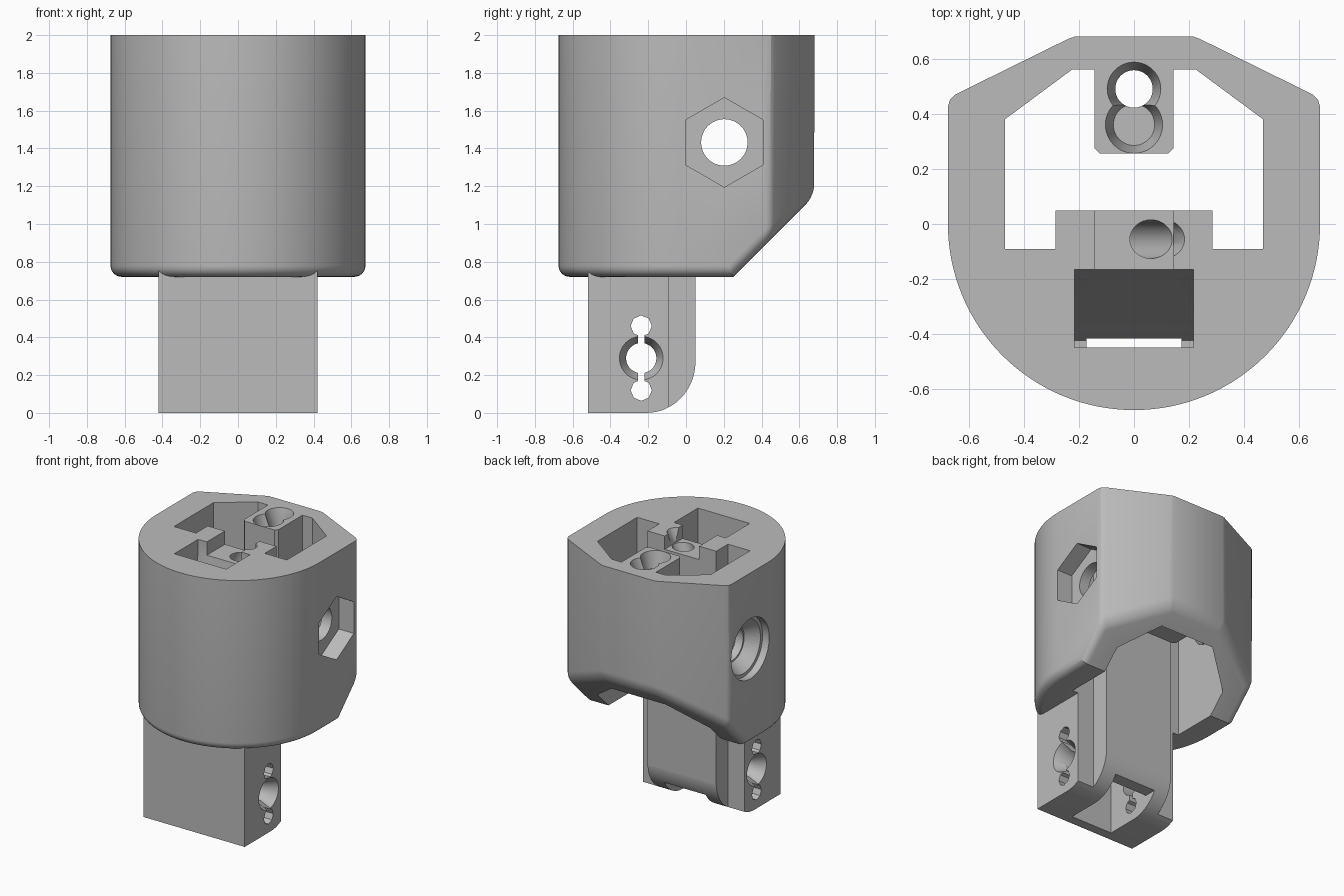
import bpy, bmesh
from math import sin, cos, pi, radians
from mathutils import Matrix, Vector

if "Cube" in bpy.data.objects:
    bpy.data.objects.remove(bpy.data.objects["Cube"])

grey = bpy.data.materials.new("matte grey")
grey.use_nodes = True
tone = (0.5, 0.5, 0.5, 1)
grey.diffuse_color = tone
grey.node_tree.nodes["Principled BSDF"].inputs["Base Color"].default_value = tone


def finish(bm, name):
    bmesh.ops.recalc_face_normals(bm, faces=bm.faces)
    mesh = bpy.data.meshes.new(name)
    bm.to_mesh(mesh)
    bm.free()
    mesh.materials.append(grey)
    ob = bpy.data.objects.new(name, mesh)
    bpy.context.collection.objects.link(ob)
    return ob


def prism(points, low, high, axis="Z"):
    """Extrude a flat outline along z (x, y points) or along x (y, z points)."""
    bm = bmesh.new()
    place = (lambda a, b: (a, b, low)) if axis == "Z" else (lambda a, b: (low, a, b))
    face = bm.faces.new([bm.verts.new(place(a, b)) for a, b in points])
    out = bmesh.ops.extrude_face_region(bm, geom=[face])
    shift = Vector((0, 0, high - low)) if axis == "Z" else Vector((high - low, 0, 0))
    moved = [v for v in out["geom"] if isinstance(v, bmesh.types.BMVert)]
    bmesh.ops.translate(bm, verts=moved, vec=shift)
    return bm


def rect(a0, a1, b0, b1):
    return [(a0, b0), (a1, b0), (a1, b1), (a0, b1)]


def ring(a, b, r, n, turn=0.0):
    return [(a + r * cos(turn + 2 * pi * i / n), b + r * sin(turn + 2 * pi * i / n))
            for i in range(n)]


def cone(start, end, r0, r1, n=48):
    """Round or tapered plug between two points."""
    start, end = Vector(start), Vector(end)
    way = end - start
    bm = bmesh.new()
    bmesh.ops.create_cone(bm, cap_ends=True, segments=n, radius1=r0, radius2=r1, depth=way.length,
                          matrix=Matrix.Translation((start + end) / 2)
                          @ way.to_track_quat("Z", "Y").to_matrix().to_4x4())
    return bm


def combine(target, bm, mode="DIFFERENCE"):
    tool = finish(bm, "cutter")
    tool.hide_render = True
    mod = target.modifiers.new("cut", "BOOLEAN")
    mod.operation, mod.solver, mod.object = mode, "EXACT", tool
    bpy.context.view_layer.objects.active = target
    bpy.ops.object.modifier_apply(modifier=mod.name)
    bpy.data.objects.remove(tool)


def mirrored(right_half):
    return right_half + [(-x, y) for x, y in reversed(right_half)]


# Housing: round front, straight sides, faceted back
R = 0.675
arc = [(R * cos(-pi / 2 + pi * i / 64), R * sin(-pi / 2 + pi * i / 64)) for i in range(1, 33)]
back = [(R, 0.425), (0.668, 0.45), (0.648, 0.47), (0.24, 0.671), (0.215, 0.68)]
bm = prism([(0, -R)] + mirrored(arc + back), 0.72, 2)
cut = bmesh.ops.bisect_plane(bm, geom=bm.verts[:] + bm.edges[:] + bm.faces[:],
                             plane_co=(0, 0.25, 0.72), plane_no=(0, 1, -1), clear_outer=True)
rim = [e for e in cut["geom_cut"] if isinstance(e, bmesh.types.BMEdge)]
bmesh.ops.edgeloop_fill(bm, edges=rim)
bmesh.ops.recalc_face_normals(bm, faces=bm.faces)
soft = []
for e in bm.edges:
    slopes = sorted(f.normal.z for f in e.link_faces)
    if len(slopes) == 2 and slopes[0] < -0.1 and abs(slopes[1]) < 0.1:
        soft.append(e)
bmesh.ops.bevel(bm, geom=soft, offset=0.06, segments=6, profile=0.5, affect="EDGES")
housing = finish(bm, "housing_with_tenon")

# Tenon: block below the housing with a rounded back lower edge
heel = [(-0.21 + 0.26 * cos(t), 0.27 + 0.27 * sin(t))
        for t in [-pi / 2 + pi / 2 * i / 16 for i in range(17)]]
combine(housing, prism([(-0.52, 0)] + heel + [(0.05, 1.1), (-0.52, 1.1)], -0.42, 0.42, "X"), "UNION")

# Main cavity, leaving the front block and the back post standing
cavity = [(0.285, 0.049), (0.285, -0.09), (0.468, -0.09), (0.468, 0.38), (0.225, 0.56),
          (0.143, 0.56), (0.143, 0.275), (0.123, 0.255)]
combine(housing, prism(mirrored(cavity), -0.5, 2.5))
combine(housing, prism(rect(-0.16, 0.16, 0.2, 0.56), 0.4, 1.16))

# Cross bolt hole with a hexagonal seat on the left and a round seat on the right
by, bz = 0.203, 1.432
combine(housing, cone((-1, by, bz), (1, by, bz), 0.123, 0.123))
combine(housing, prism(ring(by, bz, 0.237, 6, pi / 2), 0.55, 0.9, "X"))
combine(housing, cone((-0.62, by, bz), (-0.9, by, bz), 0.225, 0.225))
combine(housing, cone((-0.53, by, bz), (-0.621, by, bz), 0.135, 0.2))

# Front block: shallow channel, slanted bore and tapered pocket
combine(housing, prism(rect(-0.143, 0.143, -0.3, 0.2), 1.9, 2.2))
combine(housing, cone((-0.14, -0.055, 1.45), (0.165, -0.055, 2.13), 0.07, 0.07))
combine(housing, prism([(-0.448, 2.1), (-0.165, 2.1), (-0.165, 1.9), (-0.422, 0.65), (-0.448, 0.65)],
                       -0.215, 0.215, "X"))

# Tenon: inner slot, open at the bottom towards the back
combine(housing, prism([(-0.448, -0.1), (0.2, -0.1), (0.2, 0.13), (-0.08, 0.13),
                        (-0.08, 0.68), (-0.448, 0.68)], -0.172, 0.172, "X"))

# Tenon: side pivot hole, countersinks and keyhole slots
py, pz = -0.237, 0.29
combine(housing, cone((-0.6, py, pz), (0.6, py, pz), 0.08, 0.08))
combine(housing, prism(rect(py - 0.017, py + 0.017, 0.1, 0.48), -0.6, 0.6, "X"))
for z in (0.12, 0.46):
    combine(housing, prism(ring(py, z, 0.056, 8), -0.6, 0.6, "X"))
for side in (-1, 1):
    combine(housing, cone((side * 0.43, py, pz), (side * 0.34, py, pz), 0.12, 0.08))

# Back post: through hole and blind hole, both countersunk
combine(housing, cone((0, 0.49, 0.6), (0, 0.49, 2.2), 0.068, 0.068))
combine(housing, cone((0, 0.49, 1.9), (0, 0.49, 2.01), 0.068, 0.1))
combine(housing, cone((0, 0.36, 1.88), (0, 0.36, 2.01), 0.075, 0.106))

bpy.ops.object.select_all(action="DESELECT")
housing.select_set(True)
bpy.context.view_layer.objects.active = housing
bpy.ops.object.shade_smooth_by_angle(angle=radians(25))
